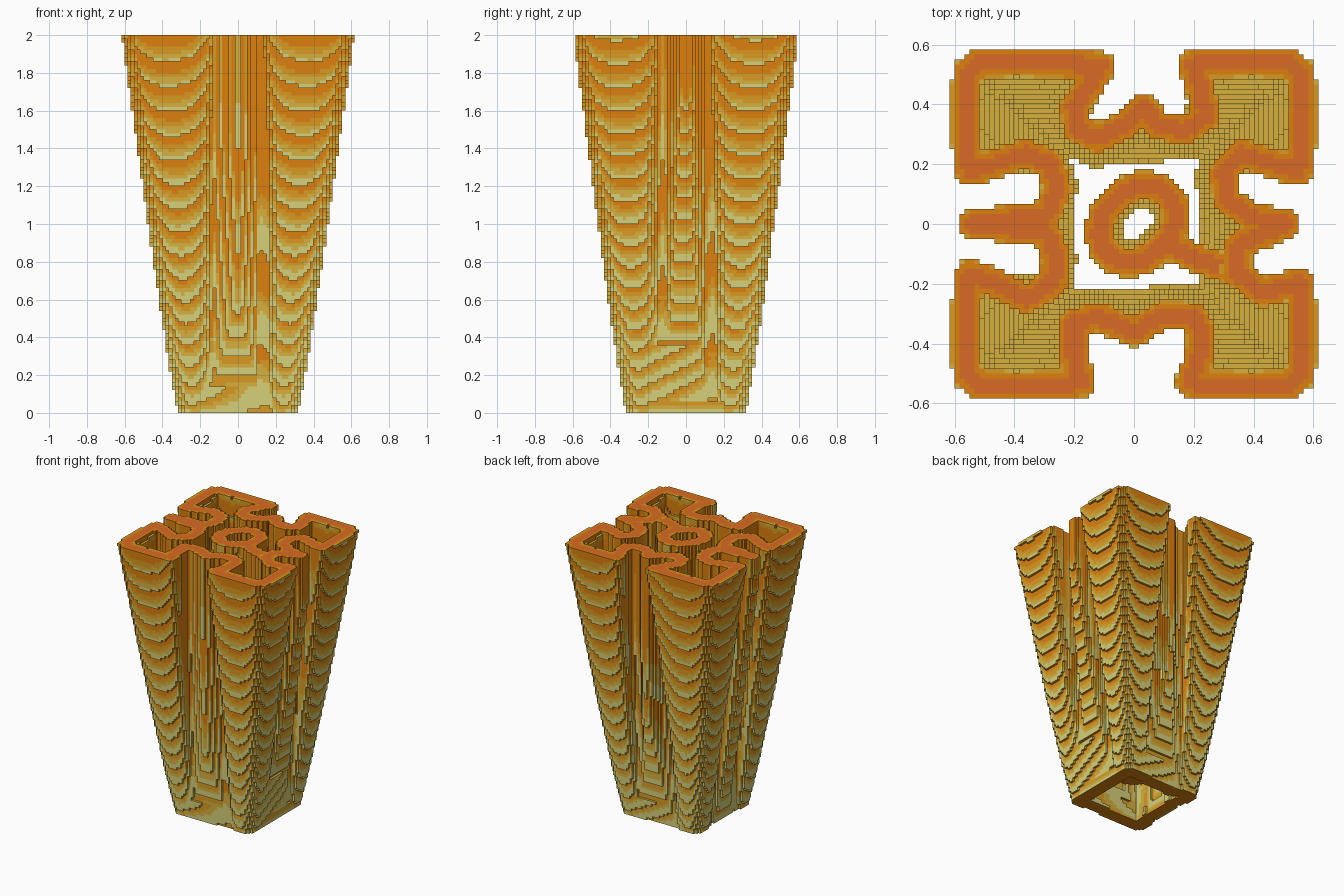
import bpy
import math

cube = bpy.data.objects.get("Cube")
if cube:
    bpy.data.objects.remove(cube, do_unlink=True)

H, DZ, LAYERS = 0.0167, 0.02, 100      # cell width, layer height, layer count
WALL = 0.05                            # half of the wall thickness
FAR = 0.075                            # distance stored for empty cells
SETTLED = 12                           # layers after which a wall counts as old


def linear(c):
    return c / 12.92 if c <= 0.04045 else ((c + 0.055) / 1.055) ** 2.4


def material(name, hex_code):
    rgb = [linear(int(hex_code[i:i + 2], 16) / 255) for i in (0, 2, 4)]
    m = bpy.data.materials.new(name)
    m.diffuse_color = (*rgb, 1)
    m.use_nodes = True
    bsdf = m.node_tree.nodes["Principled BSDF"]
    bsdf.inputs["Base Color"].default_value = (*rgb, 1)
    bsdf.inputs["Roughness"].default_value = 0.8
    return m


# Colours from the wall core outwards, with the distance where each ends
MATERIALS = [material("rust core", "D86A26"), material("deep orange", "DC800E"),
             material("amber", "DA9A22"), material("gold", "D6B03E"),
             material("khaki", "D6D07A")]
BANDS = (0.026, 0.0455, 0.0495, 0.0535)


def band(d):
    return sum(d >= limit for limit in BANDS)


def distance_layer(path):
    """Distance from the path for every cell close to it."""
    field = {}
    for (ax, ay), (bx, by) in path:
        dx, dy = bx - ax, by - ay
        length2 = dx * dx + dy * dy or 1e-9
        i0 = math.floor((min(ax, bx) - FAR) / H)
        i1 = math.ceil((max(ax, bx) + FAR) / H)
        j0 = math.floor((min(ay, by) - FAR) / H)
        j1 = math.ceil((max(ay, by) + FAR) / H)
        for i in range(i0, i1):
            px = (i + 0.5) * H - ax
            for j in range(j0, j1):
                py = (j + 0.5) * H - ay
                t = min(1, max(0, (px * dx + py * dy) / length2))
                d = math.hypot(px - t * dx, py - t * dy)
                if d < field.get((i, j), FAR):
                    field[i, j] = d
    return field


def build_stepped(name, path_at):
    """Stack cells around a path that changes with height, keeping outer faces."""
    layers = [distance_layer(path_at((k + 0.5) * DZ)) for k in range(LAYERS)]
    verts, index, faces, mats = [], {}, [], []

    def add(corners, d):
        ids = []
        for c in corners:
            if c not in index:
                index[c] = len(verts)
                verts.append((c[0] * H, c[1] * H, c[2] * DZ))
            ids.append(index[c])
        faces.append(ids)
        mats.append(band(d))

    for k, field in enumerate(layers):
        above = layers[k + 1] if k + 1 < LAYERS else {}
        below = layers[k - 1] if k else {}
        older = layers[k - SETTLED] if k >= SETTLED else {}
        bias = 0.004 * (1 - k * DZ)    # paler towards the foot
        for (i, j), d in field.items():
            if d >= WALL:
                continue
            i2, j2, k2 = i + 1, j + 1, k + 1
            # walls that stopped moving are a deeper orange
            age = 0.004 if older.get((i, j), FAR) < WALL else 0
            sides = (
                ((i2, j), ((i2, j, k), (i2, j2, k), (i2, j2, k2), (i2, j, k2))),
                ((i - 1, j), ((i, j2, k), (i, j, k), (i, j, k2), (i, j2, k2))),
                ((i, j2), ((i2, j2, k), (i, j2, k), (i, j2, k2), (i2, j2, k2))),
                ((i, j - 1), ((i, j, k), (i2, j, k), (i2, j, k2), (i, j, k2))))
            for cell, corners in sides:
                dn = field.get(cell, FAR)
                if dn >= WALL:
                    add(corners, max(0.03, (d + dn) / 2 + bias - age))
            if above.get((i, j), FAR) >= WALL:
                top = d if k2 == LAYERS else max(0.05, d)
                add(((i, j, k2), (i2, j, k2), (i2, j2, k2), (i, j2, k2)), top)
            if below.get((i, j), FAR) >= WALL:
                add(((i, j, k), (i, j2, k), (i2, j2, k), (i2, j, k)), max(0.035, d))

    mesh = bpy.data.meshes.new(name)
    mesh.from_pydata(verts, [], faces)
    for m in MATERIALS:
        mesh.materials.append(m)
    mesh.polygons.foreach_set("material_index", mats)
    mesh.update()
    obj = bpy.data.objects.new(name, mesh)
    bpy.context.collection.objects.link(obj)
    return obj


def closed(points):
    return list(zip(points, points[1:] + points[:1]))


# Folds of the wall on the back, left, front and right, each from lip to lip
BACK = [(.19, .56), (.22, .46), (.24, .36), (.17, .31), (.08, .33), (.03, .39),
        (-.03, .33), (-.12, .285), (-.19, .32), (-.20, .39), (-.15, .46), (-.11, .53)]
LEFT = [(-.57, .17), (-.47, .20), (-.36, .235), (-.28, .20), (-.255, .12),
        (-.29, .03), (-.54, 0), (-.29, -.03), (-.26, -.11), (-.27, -.20),
        (-.36, -.25), (-.46, -.20), (-.57, -.16)]
FRONT = [(-.17, -.55), (-.20, -.45), (-.20, -.33), (-.12, -.31), (0, -.36),
         (.10, -.305), (.20, -.31), (.225, -.36), (.22, -.44), (.18, -.55)]
RIGHT = [(.57, -.19), (.43, -.23), (.34, -.16), (.35, -.07), (.51, 0), (.40, .02),
         (.31, .08), (.30, .17), (.36, .235), (.47, .20), (.57, .17)]
# Each fold: outward axis, signs of the corner after it, depth scale at the foot
FOLDS = [(BACK, 1, (-1, 1), .82), (LEFT, 0, (-1, -1), .92),
         (FRONT, 1, (1, -1), .82), (RIGHT, 0, (1, 1), .82)]
LIP = 0.2                              # distance of the lobe lips from the middle


def lag(u, r, t):
    """How far the bulging lobe face falls back towards its lip and corner."""
    crest = 0.1 + 0.52 * r
    s = (crest - u) / (crest - 0.17) if u < crest else (u - crest) / (r - crest)
    s = min(1, s)
    return (0.014 * s ** 2 + 0.014 * s ** 6) * (1 - 0.5 * t)


def clip_fold(points, axis, reach, t):
    """Keep the stretch of a fold that lies within the reach of this height."""
    def room(p):
        return reach[axis] - lag(abs(p[1 - axis]), reach[1 - axis], t) - abs(p[axis])

    kept = []
    for p, q in zip(points, points[1:] + points[-1:]):
        a, b = room(p), room(q)
        if a >= 0:
            kept.append(p)
        if a * b < 0:
            s = a / (a - b)
            kept.append((p[0] + s * (q[0] - p[0]), p[1] + s * (q[1] - p[1])))
    return kept


def lobe_corner(axis, signs, reach, t):
    """Bulging lobe outline: along one face, round the corner, along the next."""
    points = []
    steps = (0.12, 0.35, 0.55, 0.75, 0.9)
    for ax, order in ((axis, steps), (1 - axis, steps[::-1])):
        for f in order:
            r = reach[1 - ax]
            u = LIP + (r - LIP) * f
            p = [0, 0]
            p[ax] = signs[ax] * (reach[ax] - lag(u, r, t))
            p[1 - ax] = signs[1 - ax] * u
            points.append(tuple(p))
    return points


def shell_path(z):
    """Square foot that spreads outwards while folds sink in and open."""
    t = (z / 2) ** 0.9
    reach = (0.268 + 0.296 * t, 0.268 + 0.276 * t)
    grown = min(1, z / 1.4) ** 0.6
    points = []
    for fold, axis, signs, foot in FOLDS:
        depth = foot + (1 - foot) * grown
        scaled = [(x, y * depth) if axis else (x * depth, y) for x, y in fold]
        points += clip_fold(scaled, axis, reach, t)
        points += lobe_corner(axis, signs, reach, t)
    return closed(points)


def tube_path(z):
    """Slanted oval tube, tied to the right wall higher up."""
    if z < 0.2:
        return []
    r = 0.098 + 0.029 * (z - 0.2) / 1.8
    ring = []
    for n in range(20):
        a = 2 * math.pi * n / 20
        s = r * (1 + 0.12 * math.cos(2 * (a - math.pi / 4)))
        ring.append((0.012 + s * math.cos(a), s * math.sin(a)))
    path = closed(ring)
    if z > 0.8:
        path += [((.12, -.07), (.22, -.12)), ((.22, -.12), (.34, -.16))]
    return path


build_stepped("fluted_shell", shell_path)
build_stepped("inner_tube", tube_path)
